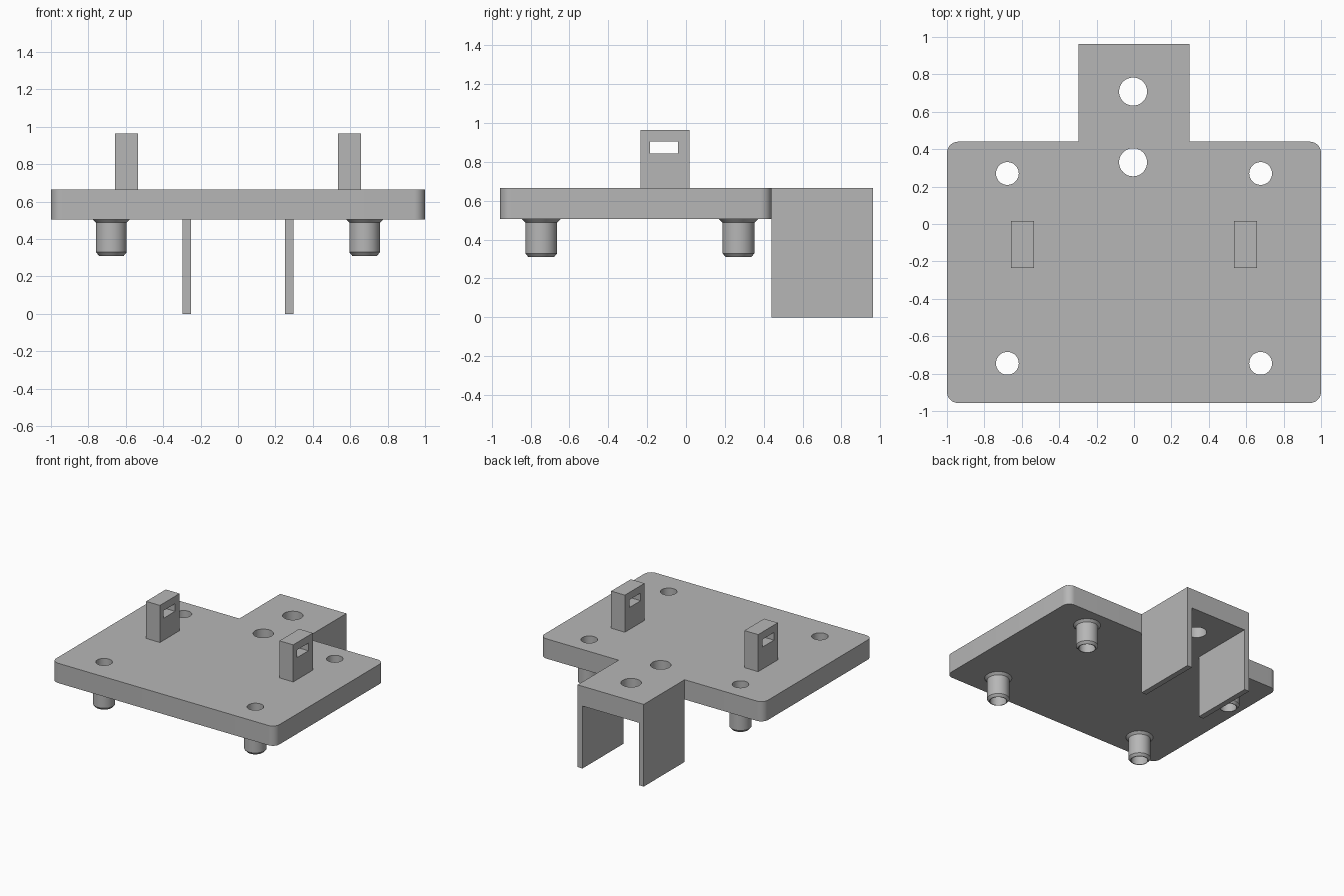
import bpy, bmesh, math
from mathutils import Vector

if "Cube" in bpy.data.objects:
    bpy.data.objects.remove(bpy.data.objects["Cube"], do_unlink=True)

# Key dimensions
BOTTOM, TOP = 0.505, 0.665
BACK, TAIL, FRONT = 0.44, 0.963, -0.957
PEG_X, PEG_YS, BORE = 0.677, (0.27, -0.745), 0.061

grey = bpy.data.materials.new("plain grey")
grey.use_nodes = True
grey.diffuse_color = (0.47, 0.47, 0.47, 1)
grey.node_tree.nodes["Principled BSDF"].inputs["Base Color"].default_value = grey.diffuse_color


def finish(name, bm):
    bmesh.ops.recalc_face_normals(bm, faces=bm.faces)
    mesh = bpy.data.meshes.new(name)
    bm.to_mesh(mesh)
    bm.free()
    mesh.materials.append(grey)
    obj = bpy.data.objects.new(name, mesh)
    bpy.context.collection.objects.link(obj)
    return obj


def extrude(name, points, direction):
    bm = bmesh.new()
    face = bm.faces.new([bm.verts.new(p) for p in points])
    out = bmesh.ops.extrude_face_region(bm, geom=[face], use_keep_orig=True)
    moved = [v for v in out["geom"] if isinstance(v, bmesh.types.BMVert)]
    bmesh.ops.translate(bm, verts=moved, vec=Vector(direction))
    return finish(name, bm)


def box(name, x0, x1, y0, y1, z0, z1):
    base = [(x0, y0, z0), (x1, y0, z0), (x1, y1, z0), (x0, y1, z0)]
    return extrude(name, base, (0, 0, z1 - z0))


def cylinder(x, y, radius):
    ring = [(x + radius * math.cos(a), y + radius * math.sin(a), 0.2)
            for a in (math.tau * i / 48 for i in range(48))]
    return extrude("hole_cutter", ring, (0, 0, 0.7))


def cut(obj, cutters):
    bpy.context.view_layer.objects.active = obj
    for cutter in cutters:
        mod = obj.modifiers.new("cut", "BOOLEAN")
        mod.operation, mod.solver, mod.object = "DIFFERENCE", "EXACT", cutter
        bpy.ops.object.modifier_apply(modifier=mod.name)
        bpy.data.objects.remove(cutter, do_unlink=True)


def smooth(obj):
    bpy.ops.object.select_all(action="DESELECT")
    obj.select_set(True)
    bpy.context.view_layer.objects.active = obj
    bpy.ops.object.shade_smooth_by_angle(angle=math.radians(30))


# Base plate with rounded corners and five holes
plate = box("base_plate", -1, 1, FRONT, BACK, BOTTOM, TOP)
bm = bmesh.new()
bm.from_mesh(plate.data)
uprights = [e for e in bm.edges if abs(e.verts[0].co.z - e.verts[1].co.z) > 0.1]
bmesh.ops.bevel(bm, geom=uprights, offset=0.06, segments=8, profile=0.5, affect="EDGES")
bm.to_mesh(plate.data)
bm.free()
holes = [cylinder(s * PEG_X, y, BORE) for s in (-1, 1) for y in PEG_YS]
cut(plate, holes + [cylinder(-0.005, 0.33, 0.075)])
smooth(plate)

# Rear bracket: an upside-down channel with one hole in its roof
OUT, INNER = 0.296, 0.252
half = [(INNER, BOTTOM), (INNER, 0), (OUT, 0), (OUT, TOP)]
profile = half + [(-x, z) for x, z in reversed(half)]
bracket = extrude("rear_bracket", [(x, BACK, z) for x, z in profile], (0, TAIL - BACK, 0))
cut(bracket, [cylinder(-0.005, 0.708, 0.075)])
smooth(bracket)

# Hollow pegs under the plate, flared at the root and chamfered at the tip
PEG = [(BORE, BOTTOM), (BORE, 0.31), (0.066, 0.31), (0.082, 0.329),
       (0.082, 0.487), (0.1, BOTTOM)]
for side, s in (("right", -1), ("left", 1)):
    for end, y in zip(("back", "front"), PEG_YS):
        bm = bmesh.new()
        verts = [bm.verts.new((r, 0, z)) for r, z in PEG]
        edges = [bm.edges.new(pair) for pair in zip(verts, verts[1:])]
        bmesh.ops.spin(bm, geom=verts + edges, cent=(0, 0, 0), axis=(0, 0, 1),
                       angle=math.tau, steps=48, use_merge=True)
        bmesh.ops.remove_doubles(bm, verts=bm.verts, dist=0.0005)
        peg = finish(f"{end}_{side}_peg", bm)
        # Open at the plate, so make sure the tip faces down
        tip = min(peg.data.polygons, key=lambda p: p.center.z)
        if tip.normal.z > 0:
            peg.data.flip_normals()
        peg.location = (s * PEG_X, y, 0)
        smooth(peg)

    # Upright lug with a strap slot
    x0, x1 = sorted((s * 0.535, s * 0.658))
    lug = box(f"{side}_lug", x0, x1, -0.234, 0.017, TOP, 0.965)
    cut(lug, [box("slot_cutter", x0 - 0.1, x1 + 0.1, -0.185, -0.04, 0.843, 0.905)])
